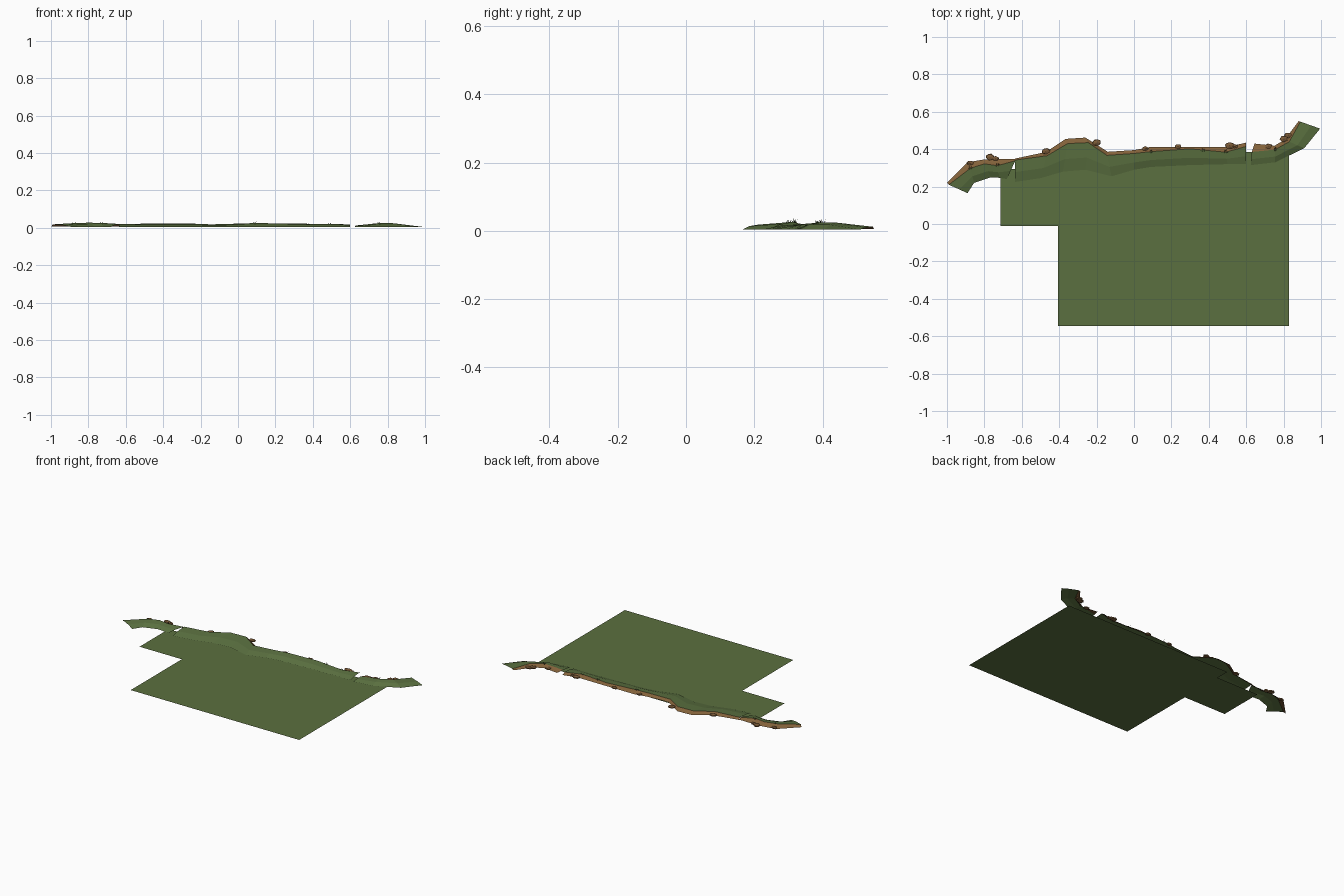
import bpy, bmesh, math, random
from mathutils import Vector
random.seed(4)


def mat(name, rgb):
    m = bpy.data.materials.new(name)
    m.diffuse_color = (*rgb, 1)
    return m


MEADOW = mat("meadow green", (0.105, 0.160, 0.050))
BANK = mat("bank green", (0.105, 0.165, 0.052))
EARTH = mat("earth brown", (0.225, 0.120, 0.042))
STONE = mat("stone brown", (0.200, 0.105, 0.040))
TUFT = mat("dark grass", (0.030, 0.050, 0.018))


def make(name, bm, *mats):
    me = bpy.data.meshes.new(name)
    bm.to_mesh(me)
    bm.free()
    for m in mats:
        me.materials.append(m)
    ob = bpy.data.objects.new(name, me)
    bpy.context.collection.objects.link(ob)
    return ob


# flat field: two rectangles side by side
bm = bmesh.new()
for x0, x1, y0, y1 in ((-0.715, -0.405, -0.01, 0.295), (-0.405, 0.83, -0.545, 0.385)):
    bm.faces.new([bm.verts.new(c) for c in
                  ((x0, y0, 0), (x1, y0, 0), (x1, y1, 0), (x0, y1, 0))])
bmesh.ops.remove_doubles(bm, verts=bm.verts, dist=1e-5)
make("field", bm, MEADOW)


# river bank strip: earth face behind, grass slope in front
# each section: outer foot x,y / ridge x,y / front foot x,y / ridge height
def bank(name, sections):
    bm = bmesh.new()
    rows = []
    for ox, oy, rx, ry, fx, fy, h in sections:
        o, r, f = Vector((ox, oy, 0.006)), Vector((rx, ry, h)), Vector((fx, fy, 0.004))
        ledge = o.lerp(r, 0.55)
        ledge.z = 0.006 + (h - 0.006) * 0.45
        crown = r.lerp(f, 0.55)
        crown.z = 0.004 + (h - 0.004) * 0.7
        rows.append([bm.verts.new(p) for p in (o, ledge, r, crown, f)])
    for a, b in zip(rows, rows[1:]):
        for i in range(4):
            face = bm.faces.new((a[i], a[i + 1], b[i + 1], b[i]))
            face.material_index = 1 if i < 2 else 0
    bmesh.ops.recalc_face_normals(bm, faces=bm.faces)
    if sum(f.normal.z for f in bm.faces) < 0:
        bmesh.ops.reverse_faces(bm, faces=bm.faces)
    make(name, bm, BANK, EARTH)


bank("left_bank", [
    (-1.0, 0.22, -0.99, 0.21, -0.89, 0.165, 0.018),
    (-0.89, 0.33, -0.875, 0.298, -0.855, 0.22, 0.025),
    (-0.80, 0.345, -0.80, 0.322, -0.765, 0.25, 0.027),
    (-0.73, 0.348, -0.73, 0.312, -0.72, 0.247, 0.026),
    (-0.635, 0.347, -0.635, 0.338, -0.68, 0.24, 0.020)])
bank("middle_bank", [
    (-0.635, 0.35, -0.635, 0.342, -0.635, 0.225, 0.020),
    (-0.47, 0.385, -0.465, 0.365, -0.50, 0.245, 0.022),
    (-0.365, 0.455, -0.355, 0.43, -0.38, 0.28, 0.022),
    (-0.26, 0.462, -0.245, 0.435, -0.26, 0.29, 0.022),
    (-0.14, 0.386, -0.145, 0.367, -0.12, 0.255, 0.018),
    (0.0, 0.395, 0.0, 0.377, 0.0, 0.29, 0.022),
    (0.09, 0.412, 0.09, 0.387, 0.09, 0.305, 0.025),
    (0.30, 0.413, 0.30, 0.402, 0.30, 0.315, 0.022),
    (0.50, 0.412, 0.49, 0.384, 0.50, 0.32, 0.020),
    (0.60, 0.435, 0.60, 0.415, 0.60, 0.32, 0.018)])
bank("right_bank", [
    (0.645, 0.43, 0.63, 0.385, 0.625, 0.315, 0.012),
    (0.75, 0.418, 0.755, 0.398, 0.755, 0.33, 0.025),
    (0.805, 0.45, 0.83, 0.44, 0.91, 0.405, 0.024),
    (0.88, 0.55, 0.89, 0.547, 0.995, 0.51, 0.012)])


# faceted stones along the earth face
bm = bmesh.new()
for x, y, r in ((-0.77, 0.358, 0.026), (-0.74, 0.35, 0.018), (-0.875, 0.325, 0.020),
                (-0.47, 0.388, 0.026), (-0.20, 0.435, 0.026), (0.06, 0.402, 0.020),
                (0.235, 0.414, 0.020), (0.51, 0.42, 0.028), (0.54, 0.415, 0.018),
                (0.72, 0.416, 0.022), (0.80, 0.455, 0.024), (0.825, 0.475, 0.022)):
    vs = bmesh.ops.create_icosphere(bm, subdivisions=1, radius=1)["verts"]
    turn = random.uniform(0, 3)
    for v in vs:
        p = v.co * random.uniform(0.85, 1.1)
        v.co = (x + r * (p.x * math.cos(turn) - p.y * math.sin(turn)) * 1.05,
                y + r * (p.x * math.sin(turn) + p.y * math.cos(turn)) * 0.75,
                max(0.004, 0.010 + p.z * 0.009))
make("stones", bm, STONE)

# small grass tufts on the ridge
bm = bmesh.new()
for x, y, z in ((-0.875, 0.30, 0.024), (-0.73, 0.317, 0.026), (0.09, 0.387, 0.024),
                (0.37, 0.395, 0.019), (0.49, 0.387, 0.020), (0.755, 0.40, 0.025)):
    for k in range(6):
        a = k * math.tau / 6 + random.uniform(-0.3, 0.3)
        d, s = Vector((math.cos(a), math.sin(a), 0)), Vector((-math.sin(a), math.cos(a), 0))
        base = Vector((x, y, z - 0.003)) + d * 0.003
        tip = base + d * 0.009 + Vector((0, 0, random.uniform(0.008, 0.014)))
        bm.faces.new([bm.verts.new(p) for p in (base - s * 0.002, base + s * 0.002, tip)])
make("grass_tufts", bm, TUFT)
